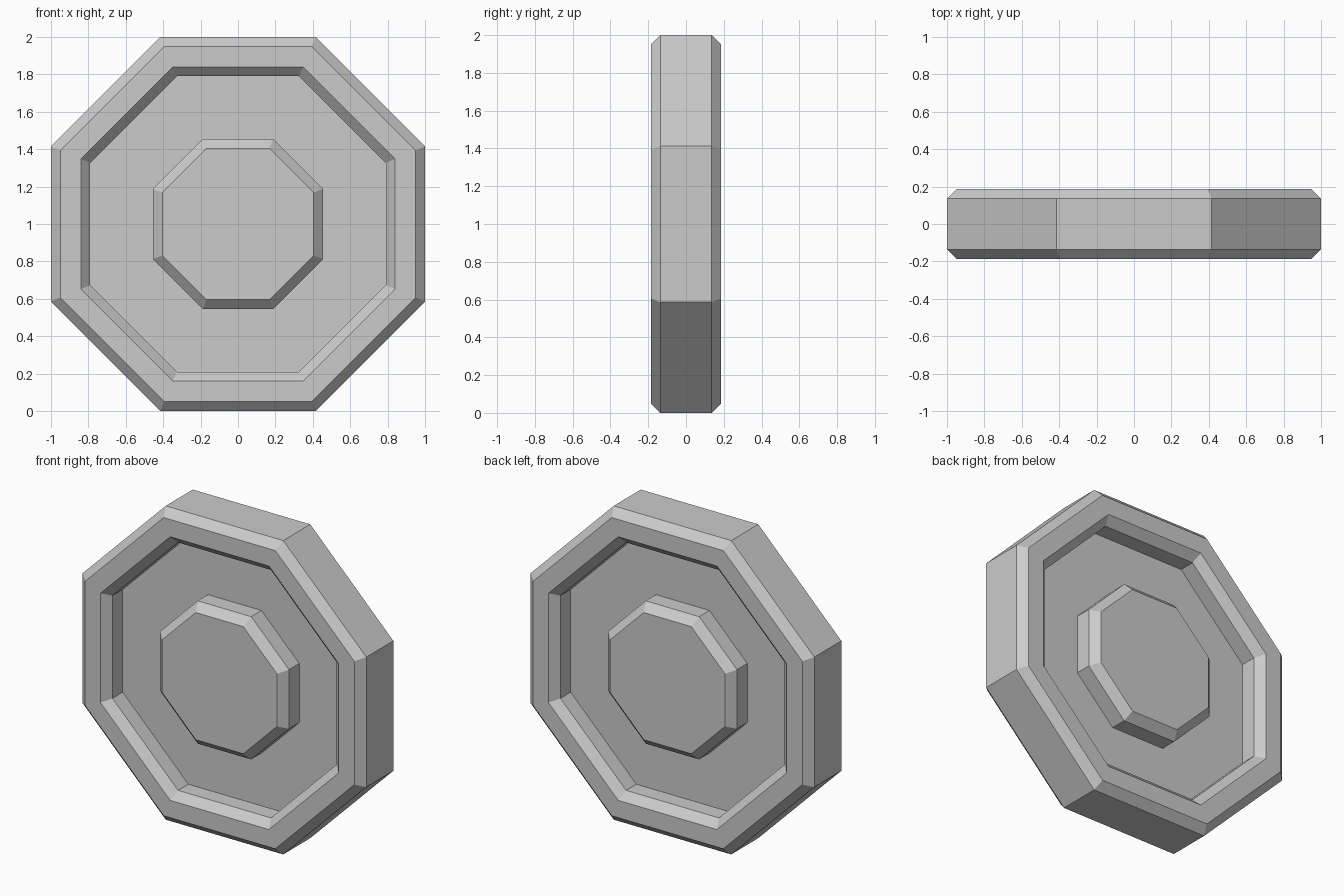
import bpy, bmesh
from math import pi, cos, sin

if "Cube" in bpy.data.objects:
    bpy.data.objects.remove(bpy.data.objects["Cube"])

SIDES = 8

# Half profile from hub centre cap to outer tread: (distance to flat, depth from middle)
half = [(0.405, 0.186), (0.455, 0.136), (0.455, 0.033), (0.79, 0.033),
        (0.79, 0.136), (0.84, 0.186), (0.95, 0.186), (1.0, 0.136)]
# Mirror the profile to the back side
profile = [(r, -y) for r, y in half] + [(r, y) for r, y in reversed(half)]


def ring(bm, apothem, y):
    radius = apothem / cos(pi / SIDES)
    angles = [2 * pi * (i + 0.5) / SIDES for i in range(SIDES)]
    return [bm.verts.new((radius * cos(a), y, 1 + radius * sin(a))) for a in angles]


# Octagonal wheel: rings bridged along the profile
bm = bmesh.new()
rings = [ring(bm, r, y) for r, y in profile]
for a, b in zip(rings, rings[1:]):
    for i in range(SIDES):
        j = (i + 1) % SIDES
        bm.faces.new((a[i], a[j], b[j], b[i]))

# Hub caps, front and back
bm.faces.new(rings[0])
bm.faces.new(rings[-1])
bmesh.ops.recalc_face_normals(bm, faces=bm.faces[:])

mesh = bpy.data.meshes.new("wheel")
bm.to_mesh(mesh)
bm.free()
wheel = bpy.data.objects.new("wheel", mesh)
bpy.context.collection.objects.link(wheel)
